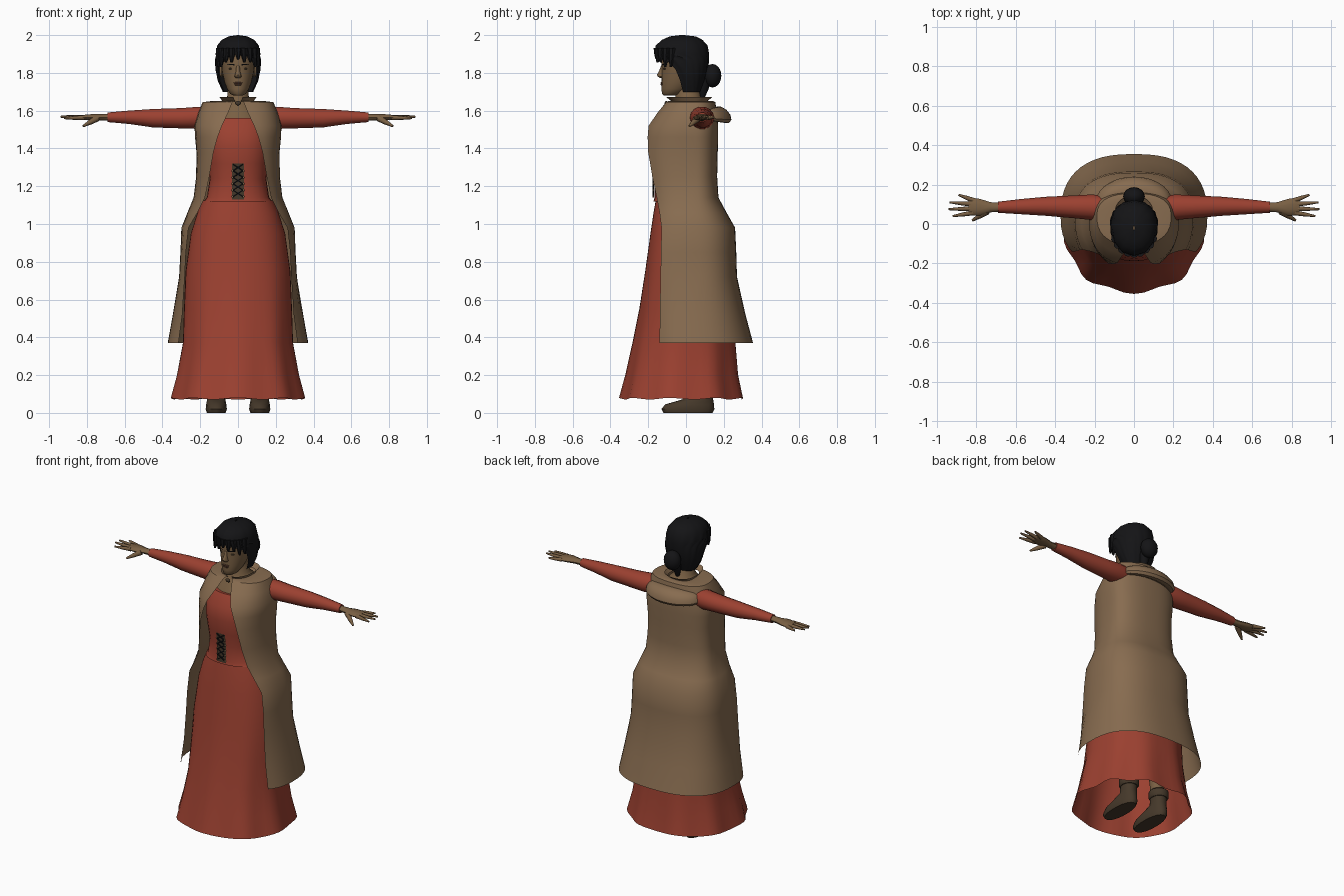
import bpy, bmesh, math
from mathutils import Vector

def material(name, col):
    m = bpy.data.materials.new(name)
    m.diffuse_color = (*col, 1)
    return m

RED = material("red cloth", (0.33, 0.052, 0.03))
TAN = material("tan cloth", (0.245, 0.15, 0.08))
SKIN = material("brown skin", (0.19, 0.115, 0.056))
LIP = material("lip brown", (0.11, 0.05, 0.03))
HAIR = material("black hair", (0.007, 0.007, 0.008))
BOOT = material("dark leather", (0.06, 0.04, 0.023))

def finish(name, bm, mat, mirror=False, angle=45):
    bmesh.ops.recalc_face_normals(bm, faces=bm.faces)
    me = bpy.data.meshes.new(name)
    bm.to_mesh(me)
    bm.free()
    me.materials.append(mat)
    ob = bpy.data.objects.new(name, me)
    bpy.context.collection.objects.link(ob)
    bpy.ops.object.select_all(action='DESELECT')
    ob.select_set(True)
    bpy.context.view_layer.objects.active = ob
    bpy.ops.object.shade_smooth_by_angle(angle=math.radians(angle))
    if mirror:
        ob.modifiers.new("mirror", 'MIRROR')
    return ob

def loft(name, rings, mat, closed=True, caps=(True, True), **kw):
    """Skin a list of point rings."""
    bm = bmesh.new()
    vs = [[bm.verts.new(p) for p in r] for r in rings]
    n = len(vs[0])
    for a, b in zip(vs, vs[1:]):
        for i in range(n if closed else n - 1):
            j = (i + 1) % n
            bm.faces.new((a[i], a[j], b[j], b[i]))
    for use, r in zip(caps, (vs[0], vs[-1])):
        if use and closed:
            bm.faces.new(r)
    return finish(name, bm, mat, **kw)

def spow(v, p):
    return math.copysign(abs(v) ** p, v)

def hring(z, hx, yf, yb, p=1.0, n=28, cx=0, wave=0, k=9):
    """Closed horizontal ring from half width, front y and back y."""
    yc, ry, out = (yf + yb) / 2, (yb - yf) / 2, []
    for i in range(n):
        a = 2 * math.pi * i / n
        w = 1 + wave * math.cos(k * a)
        out.append((cx + w * hx * spow(math.sin(a), p), yc - w * ry * spow(math.cos(a), p),
                    z + wave * 0.15 * math.cos(k * a)))
    return out

def oring(z, hx, xo, ye, yb, yc=0.04, p=0.8, n=36, wave=0):
    """Horizontal ring left open at the front between -xo and xo."""
    a0 = math.asin(min(0.99, xo / hx) ** (1 / p))
    rf, out = (yc - ye) / math.cos(a0) ** p, []
    for i in range(n + 1):
        a = a0 + (2 * math.pi - 2 * a0) * i / n
        c = spow(math.cos(a), p)
        w = 1 + wave * math.cos(i * 2.1)
        out.append((w * hx * spow(math.sin(a), p), yc - w * (rf if c > 0 else yb - yc) * c, z))
    return out

def limb(name, secs, mat, n=14):
    """Mirrored limb along x from sections (x, y, z, ry, rz)."""
    rings = [[(x, y + ry * math.cos(2 * math.pi * i / n), z + rz * math.sin(2 * math.pi * i / n))
              for i in range(n)] for x, y, z, ry, rz in secs]
    return loft(name, rings, mat, mirror=True)

def ball(name, loc, size, mat, mirror=False, seg=16):
    bm = bmesh.new()
    bmesh.ops.create_uvsphere(bm, u_segments=seg, v_segments=seg // 2 + 2, radius=1)
    for v in bm.verts:
        v.co = Vector([c * s for c, s in zip(v.co, size)]) + Vector(loc)
    return finish(name, bm, mat, mirror)

def spike(name, a, b, r1, r2, mat, mirror=False, n=8):
    """Tapered rod between two points."""
    a, b = Vector(a), Vector(b)
    q = (b - a).to_track_quat('Z', 'Y')
    rings = [[c + q @ Vector((r * math.cos(2 * math.pi * i / n), r * math.sin(2 * math.pi * i / n), 0))
              for i in range(n)] for c, r in ((a, r1), (a.lerp(b, 0.5), r1 * 0.65 + r2 * 0.35), (b, r2))]
    return loft(name, rings, mat, mirror=mirror)

# skirt, open at the hem with soft folds
loft("skirt", [hring(z, hx, yf, yb, 0.9, 54, wave=w) for z, hx, yf, yb, w in (
    (0.075, 0.35, -0.345, 0.305, 0.03), (0.2, 0.32, -0.315, 0.28, 0.02),
    (0.37, 0.29, -0.28, 0.265, 0.012), (0.55, 0.285, -0.245, 0.25, 0.008),
    (0.75, 0.277, -0.215, 0.235, 0.004), (0.95, 0.25, -0.188, 0.21, 0),
    (1.06, 0.215, -0.172, 0.17, 0), (1.125, 0.185, -0.16, 0.14, 0))], RED, caps=(False, True))

# bodice with its lower hem over the skirt
loft("bodice", [hring(z, hx, yf, yb, 0.85) for z, hx, yf, yb in (
    (1.12, 0.182, -0.172, 0.14), (1.14, 0.165, -0.167, 0.135), (1.24, 0.15, -0.167, 0.13),
    (1.32, 0.16, -0.178, 0.135), (1.41, 0.172, -0.188, 0.14), (1.49, 0.172, -0.175, 0.145),
    (1.56, 0.165, -0.13, 0.145))], RED)

# chest and neck
loft("chest_and_neck", [hring(z, hx, yf, yb) for z, hx, yf, yb in (
    (1.54, 0.15, -0.125, 0.14), (1.6, 0.12, -0.095, 0.135), (1.635, 0.085, -0.07, 0.11),
    (1.66, 0.058, -0.055, 0.08), (1.76, 0.052, -0.055, 0.06))], SKIN)

# lacing strip and crossed cords
def front_y(z):
    return -0.171 - max(0, z - 1.25) * 0.14

loft("lacing_panel", [[(x, front_y(z), z) for x in (-0.032, 0.032)]
                      for z in (1.13, 1.25, 1.32)], BOOT, closed=False)
for i in range(5):
    z = 1.145 + i * 0.034
    for s in (-1, 1):
        spike("lace_cord", (-0.026 * s, front_y(z) - 0.003, z),
              (0.026 * s, front_y(z + 0.034) - 0.003, z + 0.034), 0.004, 0.004, HAIR, n=6)
    ball("lace_eyelet", (0.028, front_y(z) - 0.002, z), (0.006, 0.004, 0.006), TAN, True, 8)

# long sleeveless coat, open in front, with collar
loft("coat", [oring(*r) for r in (
    (0.37, 0.372, 0.315, -0.14, 0.355), (0.52, 0.345, 0.295, -0.138, 0.315),
    (0.72, 0.312, 0.282, -0.135, 0.27), (0.85, 0.305, 0.276, -0.132, 0.266),
    (0.98, 0.3, 0.262, -0.13, 0.26), (1.06, 0.268, 0.215, -0.14, 0.215),
    (1.14, 0.235, 0.175, -0.155, 0.172), (1.25, 0.222, 0.152, -0.178, 0.165),
    (1.38, 0.22, 0.13, -0.2, 0.168), (1.46, 0.228, 0.108, -0.203, 0.17),
    (1.52, 0.23, 0.085, -0.198, 0.17), (1.59, 0.21, 0.052, -0.15, 0.165),
    (1.645, 0.188, 0.03, -0.105, 0.155))], TAN, closed=False)
loft("shoulder_yoke", [oring(*r) for r in (
    (1.645, 0.188, 0.03, -0.105, 0.155), (1.652, 0.13, 0.02, -0.09, 0.14),
    (1.648, 0.082, 0.015, -0.075, 0.11), (1.672, 0.098, 0.025, -0.105, 0.14))], TAN, closed=False)
ball("collar_clasp", (0, -0.105, 1.64), (0.016, 0.008, 0.012), BOOT)

# folded hood resting across the upper back
hood = []
for i in range(17):
    t = math.radians(-78 + 156 * i / 16)
    f = 0.35 + 0.65 * math.cos(t) ** 0.5
    c = Vector((0.165 * math.sin(t), 0.1 + 0.095 * math.cos(t), 1.578))
    d = Vector((math.sin(t), math.cos(t), 0))
    hood.append([c + f * (d * (0.04 * math.cos(u) - 0.022 * math.sin(u)) + Vector((0, 0, 0.045 * math.sin(u))))
                 for u in [2 * math.pi * j / 10 for j in range(10)]])
loft("folded_hood", hood, TAN)

# sleeves, hands, fingers
limb("sleeve", [(0.15, 0.085, 1.565, 0.055, 0.055), (0.21, 0.085, 1.562, 0.065, 0.06),
                (0.3, 0.087, 1.56, 0.058, 0.055), (0.45, 0.09, 1.56, 0.048, 0.05),
                (0.58, 0.088, 1.565, 0.038, 0.036), (0.69, 0.085, 1.565, 0.028, 0.026)], RED)
limb("hand", [(0.68, 0.085, 1.565, 0.022, 0.02), (0.73, 0.085, 1.565, 0.026, 0.017),
              (0.78, 0.085, 1.565, 0.042, 0.017), (0.82, 0.088, 1.564, 0.045, 0.014),
              (0.84, 0.09, 1.564, 0.038, 0.01)], SKIN, 10)
for name, y0, tip in (("index_finger", 0.057, (0.92, 0.04, 1.56)),
                      ("middle_finger", 0.078, (0.94, 0.075, 1.568)),
                      ("ring_finger", 0.1, (0.935, 0.11, 1.57)),
                      ("little_finger", 0.12, (0.89, 0.148, 1.565))):
    spike(name, (0.815, y0, 1.563), tip, 0.013, 0.005, SKIN, True)
spike("thumb", (0.745, 0.065, 1.56), (0.82, 0.018, 1.518), 0.018, 0.006, SKIN, True)

# boots and legs
loft("boot", [hring(z, hx, yf, yb, 0.9, 18, 0.115) for z, hx, yf, yb in (
    (0, 0.05, -0.12, 0.14), (0.02, 0.057, -0.13, 0.15), (0.045, 0.054, -0.11, 0.148),
    (0.065, 0.05, -0.04, 0.145), (0.09, 0.045, 0.03, 0.14), (0.16, 0.046, 0.04, 0.14))],
     BOOT, mirror=True)
loft("boot_cuff", [hring(z, hx, yf, yb, 1, 18, 0.115) for z, hx, yf, yb in (
    (0.13, 0.05, 0.035, 0.145), (0.14, 0.058, 0.028, 0.152), (0.175, 0.058, 0.028, 0.152),
    (0.185, 0.048, 0.04, 0.14))], BOOT, mirror=True)
loft("leg", [hring(z, hx, 0.08 - hx, 0.08 + hx, 1, 14, 0.11) for z, hx in (
    (0.16, 0.036), (0.35, 0.055), (0.55, 0.055))], SKIN, mirror=True)

# head and face
loft("head", [hring(z, hx, yf, yb) for z, hx, yf, yb in (
    (1.68, 0.025, -0.118, -0.05), (1.69, 0.042, -0.127, -0.02), (1.715, 0.058, -0.13, 0.02),
    (1.75, 0.071, -0.129, 0.05), (1.8, 0.083, -0.129, 0.08), (1.83, 0.087, -0.128, 0.09),
    (1.88, 0.09, -0.135, 0.095), (1.93, 0.08, -0.115, 0.085), (1.965, 0.05, -0.07, 0.05))], SKIN)
loft("nose", [hring(z, hx, yf, -0.11, 1, 10) for z, hx, yf in (
    (1.773, 0.012, -0.138), (1.781, 0.02, -0.15), (1.79, 0.017, -0.154),
    (1.81, 0.011, -0.143), (1.84, 0.009, -0.131))], SKIN)
ball("eye", (0.036, -0.112, 1.822), (0.015, 0.009, 0.006), BOOT, True, 10)
ball("upper_lip", (0, -0.127, 1.747), (0.024, 0.008, 0.005), LIP)
ball("lower_lip", (0, -0.126, 1.738), (0.02, 0.009, 0.006), LIP)
spike("eyebrow", (0.018, -0.126, 1.843), (0.058, -0.107, 1.846), 0.004, 0.002, HAIR, True, 6)
ball("ear", (0.088, -0.005, 1.81), (0.012, 0.02, 0.033), SKIN, True, 10)

# hair cap, fringe, bun and loose tail
loft("hair", [oring(*r, p=0.95, wave=0.018) for r in (
    (1.70, 0.08, 0.072, -0.015, 0.075, 0.03), (1.76, 0.107, 0.095, -0.03, 0.1, 0.02),
    (1.82, 0.119, 0.102, -0.055, 0.115, 0.01), (1.865, 0.12, 0.098, -0.1, 0.12, 0.0),
    (1.885, 0.118, 0.07, -0.138, 0.12, -0.01), (1.9, 0.117, 0.0, -0.16, 0.12, -0.01),
    (1.945, 0.108, 0.0, -0.158, 0.112, -0.02), (1.975, 0.085, 0.0, -0.125, 0.085, -0.02),
    (1.993, 0.05, 0.0, -0.085, 0.05, -0.02), (2.0, 0.004, 0.0, -0.03, -0.01, -0.02))],
     HAIR, closed=False)
for i in range(9):
    t = math.radians(-72 + 18 * i)
    x, y = 0.105 * math.sin(t), -0.04 - 0.11 * math.cos(t)
    drop = 1.872 - 0.045 * abs(math.sin(t)) ** 2 - 0.012 * (i % 2)
    spike("fringe_lock", (x * 0.95, y, 1.93), (x * 1.06, y - 0.006, drop), 0.022, 0.006, HAIR, n=7)
ball("hair_bun", (0, 0.14, 1.785), (0.055, 0.047, 0.062), HAIR)
spike("hair_tail", (0, 0.1, 1.77), (0, 0.085, 1.665), 0.035, 0.012, HAIR)
